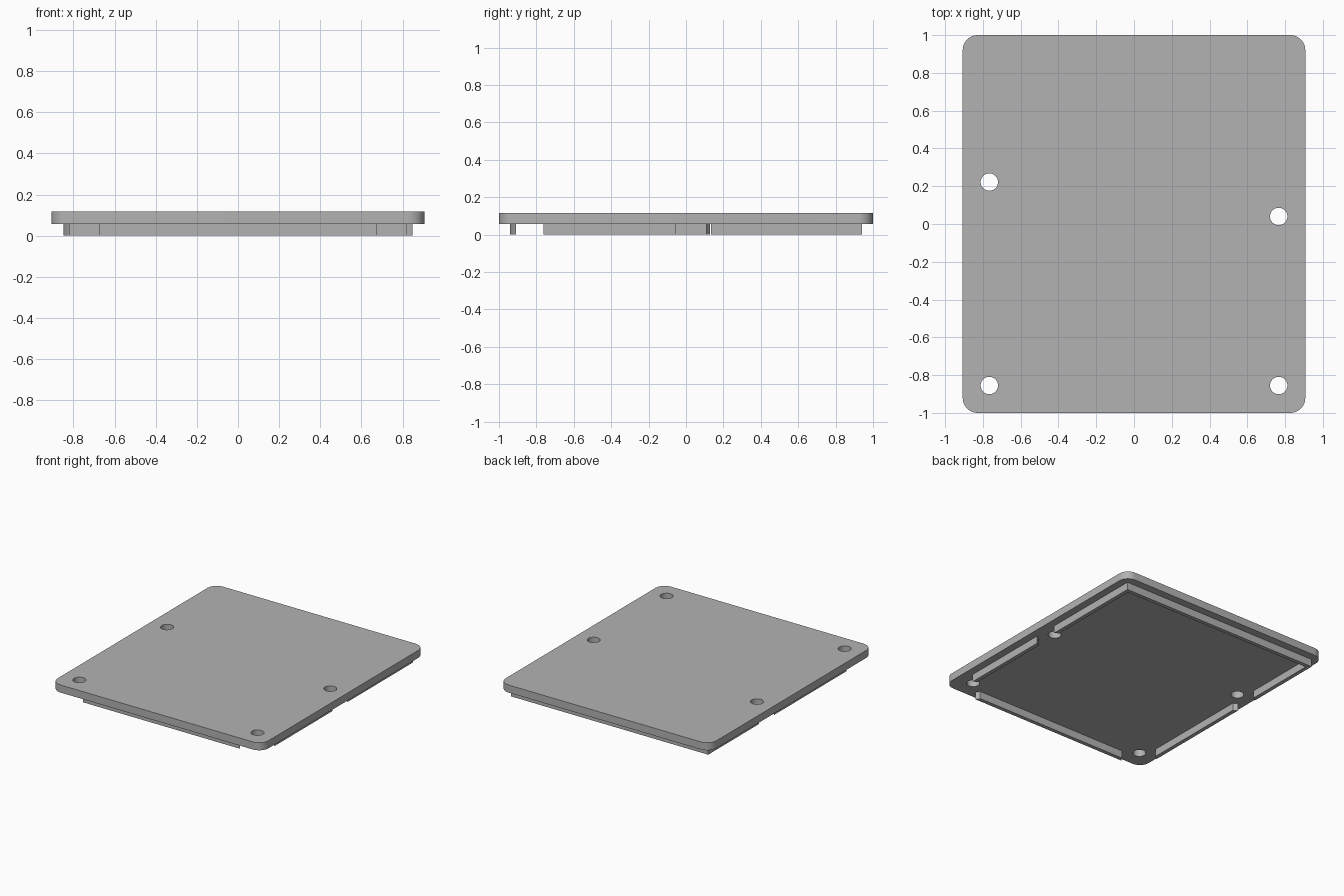
import bpy
import bmesh
from math import cos, sin, pi

if "Cube" in bpy.data.objects:
    bpy.data.objects.remove(bpy.data.objects["Cube"], do_unlink=True)

HALF_X, HALF_Y, CORNER = 0.907, 1.0, 0.08
LIP_X, LIP_Y, LIP_WIDTH = 0.849, 0.94, 0.03
UNDERSIDE, TOP = 0.058, 0.117
HOLE_RADIUS, CLEARANCE = 0.046, 0.125
HOLES = [(-0.766, -0.855), (0.766, -0.855), (0.766, 0.04), (-0.766, 0.222)]

grey = bpy.data.materials.new("plain_grey")
grey.use_nodes = True
COLOUR = (0.45, 0.45, 0.45, 1)
grey.diffuse_color = COLOUR
grey.node_tree.nodes["Principled BSDF"].inputs["Base Color"].default_value = COLOUR


def rounded_rectangle(hx, hy, radius, steps=10):
    """Outline points, counter-clockwise from the +x side."""
    points = []
    for quarter, (sx, sy) in enumerate([(1, 1), (-1, 1), (-1, -1), (1, -1)]):
        for i in range(steps + 1):
            a = (quarter + i / steps) * pi / 2
            points.append((sx * (hx - radius) + radius * cos(a),
                           sy * (hy - radius) + radius * sin(a)))
    return points


def rectangle(hx, hy):
    return [(hx, hy), (-hx, hy), (-hx, -hy), (hx, -hy)]


def circle(centre, radius, sides=48):
    return [(centre[0] + radius * cos(2 * pi * i / sides),
             centre[1] + radius * sin(2 * pi * i / sides)) for i in range(sides)]


def prism(name, outline, bottom, top):
    """Extrude a flat outline between two heights."""
    bm = bmesh.new()
    base = bm.faces.new([bm.verts.new((x, y, bottom)) for x, y in outline])
    side = bmesh.ops.extrude_face_region(bm, geom=[base])["geom"]
    raised = [v for v in side if isinstance(v, bmesh.types.BMVert)]
    bmesh.ops.translate(bm, verts=raised, vec=(0, 0, top - bottom))
    bmesh.ops.recalc_face_normals(bm, faces=bm.faces)
    mesh = bpy.data.meshes.new(name)
    bm.to_mesh(mesh)
    bm.free()
    mesh.materials.append(grey)
    obj = bpy.data.objects.new(name, mesh)
    bpy.context.collection.objects.link(obj)
    return obj


def select(obj):
    bpy.ops.object.select_all(action='DESELECT')
    obj.select_set(True)
    bpy.context.view_layer.objects.active = obj


def cut(target, outline):
    """Cut an outline right through the target."""
    cutter = prism("cutter", outline, -0.5, 0.5)
    cutter.hide_render = True
    select(target)
    mod = target.modifiers.new("cut", 'BOOLEAN')
    mod.operation = 'DIFFERENCE'
    mod.solver = 'EXACT'
    mod.object = cutter
    bpy.ops.object.modifier_apply(modifier=mod.name)
    bpy.data.objects.remove(cutter, do_unlink=True)


# Cover plate with rounded corners and four screw holes
plate = prism("cover_plate", rounded_rectangle(HALF_X, HALF_Y, CORNER), UNDERSIDE, TOP)
for hole in HOLES:
    cut(plate, circle(hole, HOLE_RADIUS))

# Locating lip underneath, broken by round clearances at the holes
lip = prism("locating_lip", rectangle(LIP_X, LIP_Y), 0, UNDERSIDE)
cut(lip, rectangle(LIP_X - LIP_WIDTH, LIP_Y - LIP_WIDTH))
for hole in HOLES:
    cut(lip, circle(hole, CLEARANCE))

for part in (plate, lip):
    select(part)
    bpy.ops.object.shade_smooth_by_angle()
